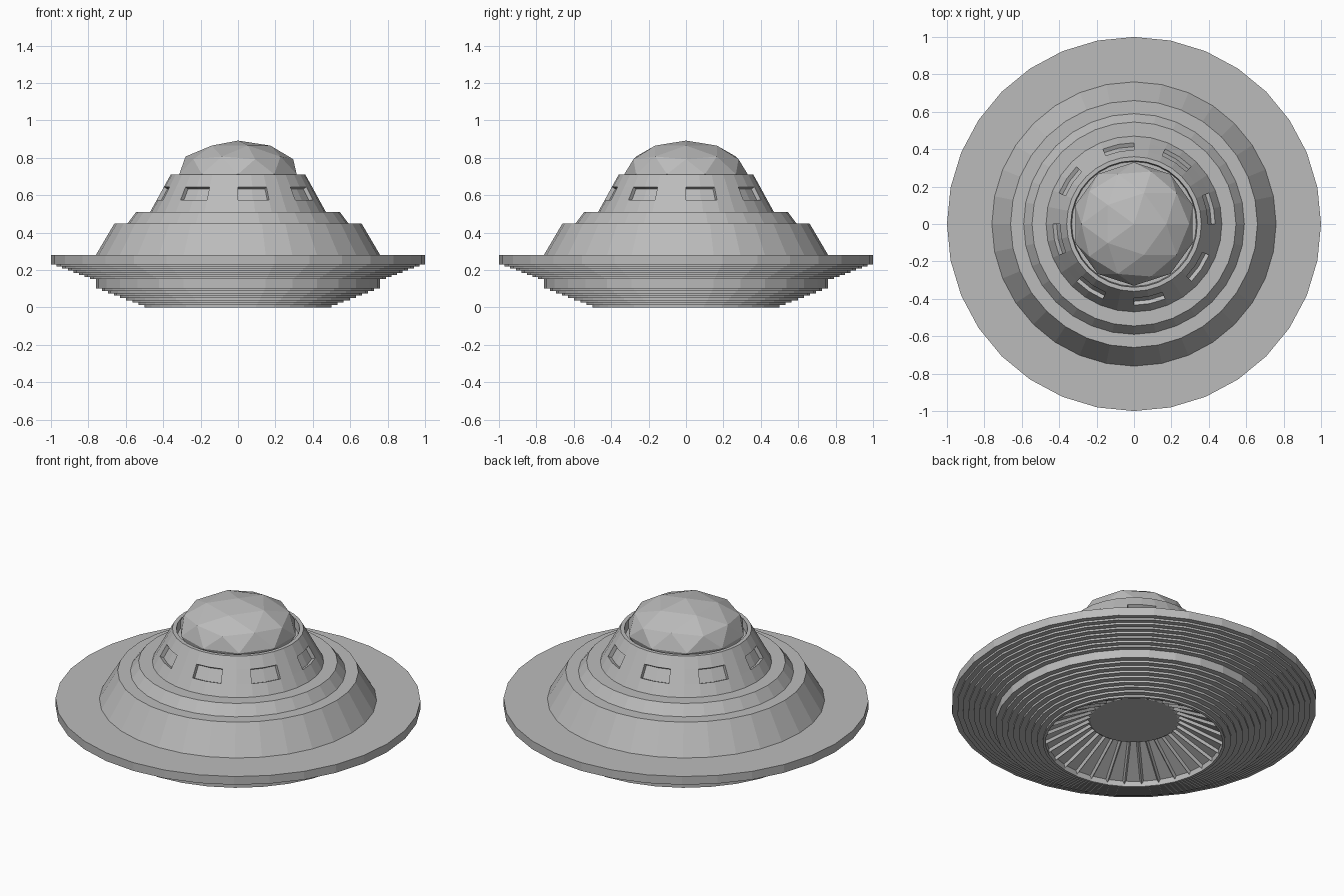
import bpy
import bmesh
from math import cos, sin, tau

SIDES = 32

cube = bpy.data.objects.get("Cube")
if cube:
    bpy.data.objects.remove(cube, do_unlink=True)

# One plain grey for the whole craft
grey = bpy.data.materials.new("hull_grey")
grey.use_nodes = True
grey.diffuse_color = (0.5, 0.5, 0.5, 1)
grey.node_tree.nodes["Principled BSDF"].inputs["Base Color"].default_value = (0.5, 0.5, 0.5, 1)


def finish(name, bm):
    """Turn a bmesh into a flat-shaded object."""
    mesh = bpy.data.meshes.new(name)
    bm.to_mesh(mesh)
    bm.free()
    mesh.materials.append(grey)
    obj = bpy.data.objects.new(name, mesh)
    bpy.context.collection.objects.link(obj)
    return obj


def lathe(profile, cap_start=False, cap_end=False):
    """Spin (radius, height) points; return the bmesh and its bands of faces."""
    bm = bmesh.new()
    rings = [[bm.verts.new((r * cos(tau * j / SIDES), r * sin(tau * j / SIDES), z))
              for j in range(SIDES)] for r, z in profile]
    bands = []
    for low, high in zip(rings, rings[1:]):
        bands.append([bm.faces.new((low[j], low[(j + 1) % SIDES],
                                    high[(j + 1) % SIDES], high[j]))
                      for j in range(SIDES)])
    if cap_start:
        bm.faces.new(rings[0][::-1])
    if cap_end:
        bm.faces.new(rings[-1])
    bm.normal_update()
    return bm, bands


def stairs(start, end, count):
    """Stepped profile between two points, rising then running outward."""
    (r0, z0), (r1, z1) = start, end
    points = [start]
    for i in range(count):
        r, z = r0 + (r1 - r0) * i / count, z0 + (z1 - z0) * (i + 1) / count
        points += [(r, z), (r + (r1 - r0) / count, z)]
    return points


# Lower hull: recessed vent cone, then stepped rings up to the collar
bm, bands = lathe([(0.24, 0.14), (0.485, 0.015), (0.485, 0)]
                  + stairs((0.5, 0), (0.76, 0.1), 8) + [(0.76, 0.14)],
                  cap_start=True)
bmesh.ops.inset_individual(bm, faces=bands[0], thickness=0.009, depth=-0.015,
                           use_even_offset=True)
finish("lower_hull", bm)

# Wide saucer rim with a stepped underside
bm, bands = lathe(stairs((0.76, 0.14), (1, 0.23), 8) + [(1, 0.28), (0.76, 0.28)])
finish("saucer_rim", bm)

# Two sloped tiers above the rim
bm, bands = lathe([(0.76, 0.28), (0.66, 0.45), (0.59, 0.45),
                   (0.545, 0.51), (0.47, 0.51)])
finish("upper_deck", bm)

# Cabin with eight recessed windows and a well for the dome
bm, bands = lathe([(0.47, 0.51), (0.434, 0.575), (0.396, 0.645), (0.36, 0.71),
                   (0.338, 0.71), (0.333, 0.66)], cap_end=True)
windows = [face for j, face in enumerate(bands[1]) if j % 4 < 2]
bmesh.ops.inset_region(bm, faces=windows, thickness=0.002, depth=-0.022,
                       use_even_offset=True, use_boundary=True)
finish("cabin", bm)

# Faceted, flattened dome trimmed at the floor of its well
bm = bmesh.new()
bmesh.ops.create_icosphere(bm, subdivisions=2, radius=1)
bmesh.ops.scale(bm, vec=(0.33, 0.33, 0.18), verts=bm.verts)
bmesh.ops.translate(bm, vec=(0, 0, 0.712), verts=bm.verts)
bmesh.ops.bisect_plane(bm, geom=bm.verts[:] + bm.edges[:] + bm.faces[:],
                       plane_co=(0, 0, 0.66), plane_no=(0, 0, 1), clear_inner=True)
finish("dome", bm)
